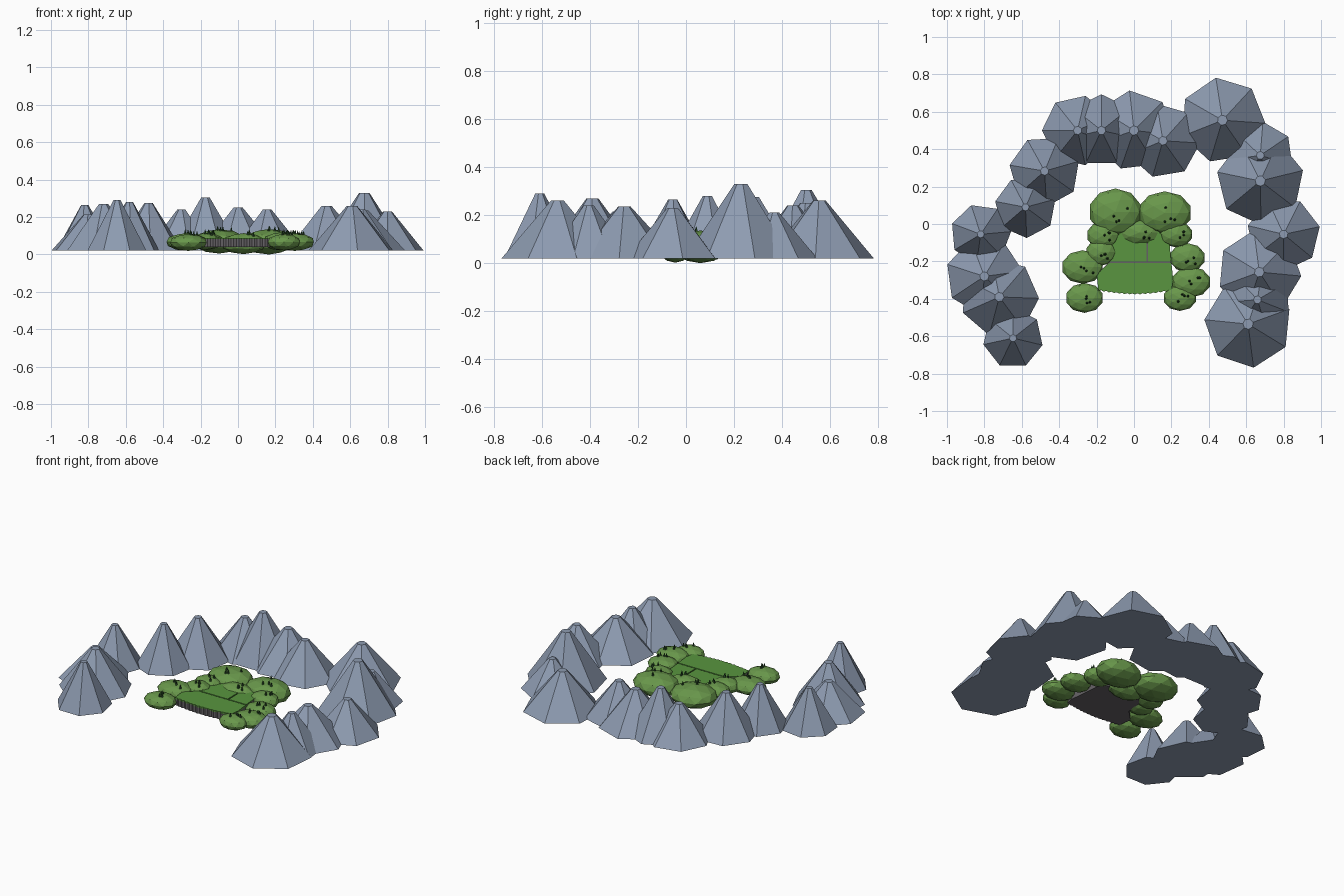
import bpy, bmesh, math, random
from mathutils import Vector

if "Cube" in bpy.data.objects:
    bpy.data.objects.remove(bpy.data.objects["Cube"])

random.seed(4)


def material(name, rgb):
    m = bpy.data.materials.new(name)
    m.diffuse_color = (*rgb, 1)
    m.use_nodes = True
    m.node_tree.nodes["Principled BSDF"].inputs["Base Color"].default_value = m.diffuse_color
    return m


ROCK = material("rock", (0.27, 0.33, 0.44))
LEAF = material("leaf", (0.14, 0.31, 0.07))
GRASS = material("grass", (0.10, 0.30, 0.05))
PINE = material("pine", (0.02, 0.07, 0.02))
PAVING = material("paving", (0.13, 0.12, 0.13))


def finish(name, bm, mat):
    bmesh.ops.recalc_face_normals(bm, faces=bm.faces)
    me = bpy.data.meshes.new(name)
    bm.to_mesh(me)
    bm.free()
    me.materials.append(mat)
    ob = bpy.data.objects.new(name, me)
    bpy.context.collection.objects.link(ob)
    return ob


def cone(name, x, y, z0, z1, r0, r1, sides, phase, mat):
    bm = bmesh.new()
    rings = []
    for r, z in ((r0, z0), (r1, z1)):
        rings.append([bm.verts.new((x + r * math.cos(phase + i * math.tau / sides),
                                    y + r * math.sin(phase + i * math.tau / sides), z))
                      for i in range(sides)])
    lo, hi = rings
    for i in range(sides):
        j = (i + 1) % sides
        bm.faces.new((lo[i], lo[j], hi[j], hi[i]))
    bm.faces.new(lo[::-1])
    bm.faces.new(hi)
    return finish(name, bm, mat)


def slab(name, pts, z0, z1, mat):
    bm = bmesh.new()
    f = bm.faces.new([bm.verts.new((x, y, z0)) for x, y in pts])
    ext = bmesh.ops.extrude_face_region(bm, geom=[f], use_keep_orig=True)
    vs = [g for g in ext["geom"] if isinstance(g, bmesh.types.BMVert)]
    bmesh.ops.translate(bm, verts=vs, vec=(0, 0, z1 - z0))
    return finish(name, bm, mat)


# Ring of seven-sided mountains: x, y, radius, peak height, rotation
mountains = [
    (-.647, -.61, .162, .29, 38), (-.72, -.39, .212, .27, -2),
    (-.80, -.28, .208, .215, 162), (-.82, -.055, .163, .265, 5),
    (-.58, .09, .165, .28, 15), (-.478, .283, .19, .275, 16),
    (-.302, .50, .19, .24, 77), (-.174, .50, .193, .305, 90),
    (0, .50, .215, .25, 45), (.155, .445, .20, .24, 48),
    (.473, .555, .23, .26, -4), (.675, .367, .18, .21, 34),
    (.675, .23, .235, .33, 14), (.80, -.055, .197, .23, 12),
    (.67, -.257, .225, .235, 46), (.66, -.405, .18, .24, 30),
    (.61, -.535, .235, .26, 20)]
for x, y, r, h, a in mountains:
    cone("mountain", x, y, .02, h, r, r * .12, 7, math.radians(a), ROCK)

# Flattened faceted wooded hills: x, y, rx, ry, centre z, rz
hills = [
    (-.10, .065, .143, .125, .070, .065), (.165, .06, .145, .115, .068, .068),
    (-.165, -.06, .088, .075, .070, .045), (.03, -.045, .12, .07, .058, .056),
    (.225, -.055, .09, .07, .070, .048), (-.175, -.15, .082, .073, .070, .045),
    (-.275, -.23, .112, .09, .067, .047), (-.265, -.395, .102, .08, .064, .045),
    (.285, -.18, .096, .078, .067, .045), (.305, -.31, .106, .082, .066, .047),
    (.245, -.395, .09, .07, .066, .044)]
for x, y, rx, ry, cz, rz in hills:
    bm = bmesh.new()
    bmesh.ops.create_icosphere(bm, subdivisions=2, radius=1)
    for v in bm.verts:
        v.co = Vector((x + v.co.x * rx, y + v.co.y * ry, cz + v.co.z * rz))
    finish("hill", bm, LEAF)
    # Small pines standing on each hill
    for i in range(4):
        u, w = random.uniform(-.1, .5), random.uniform(-.5, .3)
        z = cz + rz * math.sqrt(1 - u * u - w * w) - .005
        cone("pine", x + u * rx, y + w * ry, z, z + .024, .008, .001, 5, i, PINE)

# Paved terrace with a finely scalloped front edge
N = 28
front = [(-.19 + .39 * i / N,
          -.355 - .02 * math.sin(math.pi * i / N) + (.004 if i % 2 else -.002))
         for i in range(N + 1)]
rear = [(.21, -.30), (.20, -.22), (.19, -.10), (.12, -.03),
        (-.06, -.03), (-.12, -.10), (-.13, -.20), (-.20, -.27)]
slab("terrace", front + rear, .040, .082, PAVING)

# Lawn panels divided by narrow paths
slab("front_lawn", front + [(.21, -.30), (.20, -.208), (-.13, -.208), (-.20, -.27)],
     .078, .088, GRASS)
slab("back_left_lawn", [(-.13, -.201), (.068, -.201), (.068, -.03), (-.06, -.03), (-.12, -.10)],
     .078, .088, GRASS)
slab("back_right_lawn", [(.075, -.201), (.198, -.201), (.19, -.10), (.12, -.03), (.075, -.03)],
     .078, .088, GRASS)
